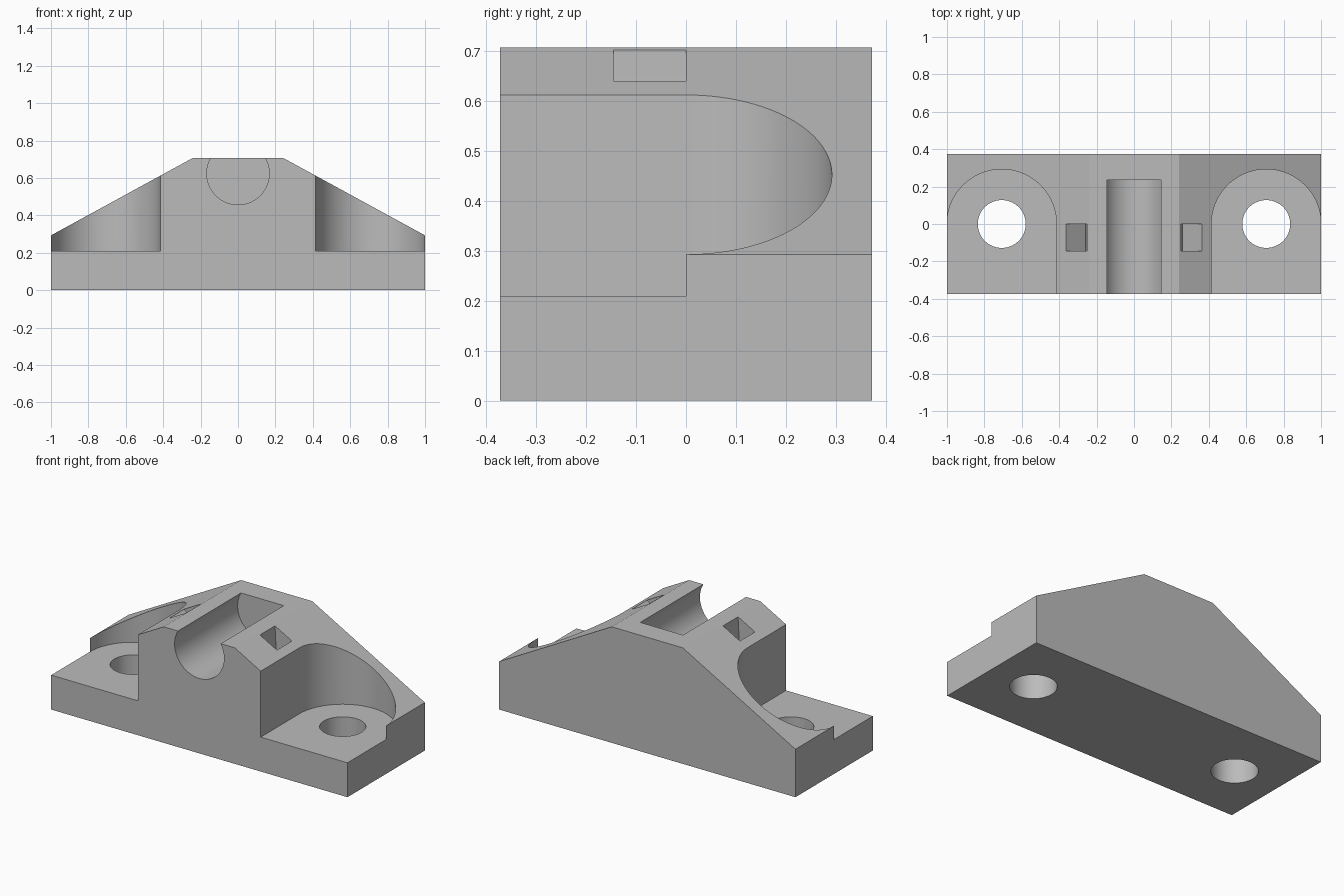
import bpy
import bmesh
import math
from mathutils import Vector

if "Cube" in bpy.data.objects:
    bpy.data.objects.remove(bpy.data.objects["Cube"], do_unlink=True)

grey = bpy.data.materials.new("plain grey")
grey.use_nodes = True
colour = (0.5, 0.5, 0.5, 1)
grey.diffuse_color = colour
grey.node_tree.nodes["Principled BSDF"].inputs["Base Color"].default_value = colour

HALF = 0.373     # half depth of the block
POCKET_X = 0.707
POCKET_R = 0.2925


def prism(name, profile, start, depth):
    """Extrude a closed profile of 3D points along depth."""
    bm = bmesh.new()
    face = bm.faces.new([bm.verts.new(p) for p in profile])
    new = bmesh.ops.extrude_face_region(bm, geom=[face])["geom"]
    verts = [v for v in new if isinstance(v, bmesh.types.BMVert)]
    bmesh.ops.translate(bm, verts=verts, vec=depth)
    bmesh.ops.translate(bm, verts=bm.verts, vec=start)
    bmesh.ops.recalc_face_normals(bm, faces=bm.faces)
    mesh = bpy.data.meshes.new(name)
    bm.to_mesh(mesh)
    bm.free()
    mesh.materials.append(grey)
    obj = bpy.data.objects.new(name, mesh)
    bpy.context.collection.objects.link(obj)
    return obj


def along_y(name, xz, y0, y1):
    return prism(name, [(x, 0, z) for x, z in xz], (0, y0, 0), Vector((0, y1 - y0, 0)))


def along_z(name, xy, z0, z1):
    return prism(name, [(x, y, 0) for x, y in xy], (0, 0, z0), Vector((0, 0, z1 - z0)))


def arc(cx, cy, r, sweep=2 * math.pi, n=96):
    closed = sweep > 6
    return [(cx + r * math.cos(sweep * i / n), cy + r * math.sin(sweep * i / n))
            for i in range(n if closed else n + 1)]


# Main block with sloping shoulders
right = [(1, 0), (1, 0.293), (0.24, 0.708)]
body = along_y("clamp_block", right + [(-x, z) for x, z in reversed(right)], -HALF, HALF)

# Blind round channel open at the top and front
cutters = [along_y("channel_cutter", arc(0, 0.624, 0.167), -1, 0.235)]

for side in (-1, 1):
    # Round-backed mounting pocket, open to the front and the outer side
    outline = arc(POCKET_X, 0, POCKET_R, math.pi, 64)
    outline += [(POCKET_X - POCKET_R, -1), (1.2, -1), (1.2, 0)]
    cutters.append(along_z("pocket_cutter", [(side * x, y) for x, y in outline], 0.21, 1))
    # Bolt hole
    cutters.append(along_z("bolt_hole_cutter", arc(side * POCKET_X, 0, 0.128), -1, 1))
    # Small wedge notch in the shoulder
    notch = [(0.25, 0.76), (0.25, 0.7025), (0.258, 0.55), (0.364, 0.64), (0.364, 0.76)]
    cutters.append(along_y("notch_cutter", [(side * x, z) for x, z in notch], -0.145, 0))

bpy.context.view_layer.objects.active = body
for cutter in cutters:
    cutter.hide_render = True
    cut = body.modifiers.new("cut", "BOOLEAN")
    cut.operation = "DIFFERENCE"
    cut.solver = "EXACT"
    cut.object = cutter
    bpy.ops.object.modifier_apply(modifier=cut.name)
    bpy.data.objects.remove(cutter, do_unlink=True)

# Smooth round walls, crisp edges
bpy.ops.object.select_all(action="DESELECT")
body.select_set(True)
bpy.ops.object.shade_smooth_by_angle(angle=math.radians(20))
